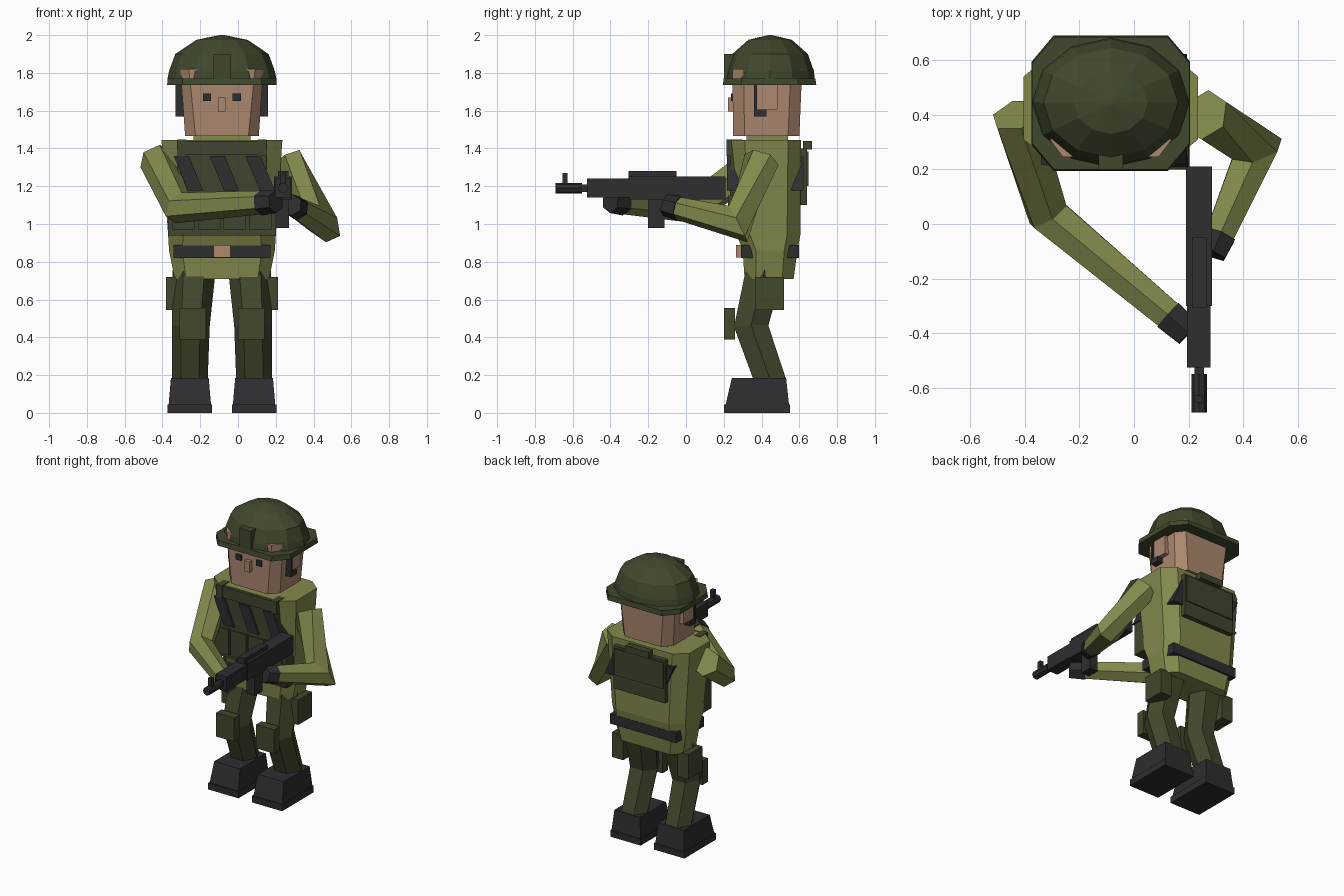
import bpy, bmesh, math
from mathutils import Vector

cube = bpy.data.objects.get("Cube")
if cube:
    bpy.data.objects.remove(cube, do_unlink=True)

CX = -0.085  # centre line of the body


def material(name, rgb):
    m = bpy.data.materials.new(name)
    m.use_nodes = True
    col = [(c / 255 / 12.92 if c < 11 else ((c / 255 + 0.055) / 1.055) ** 2.4) for c in rgb] + [1]
    m.diffuse_color = col
    bsdf = next(n for n in m.node_tree.nodes if n.type == 'BSDF_PRINCIPLED')
    bsdf.inputs["Base Color"].default_value = col
    bsdf.inputs["Roughness"].default_value = 0.9
    return m


SHIRT = material("olive_cloth", (132, 137, 76))
TROUSER = material("trouser_green", (66, 72, 44))
HELMET = material("helmet_green", (64, 72, 44))
VEST = material("vest_green", (64, 69, 45))
SKIN = material("skin", (172, 136, 111))
BLACK = material("charcoal", (46, 46, 48))


def loft(name, rings, mat):
    """Skin a list of equal-sized point rings and cap both ends."""
    bm = bmesh.new()
    loops = [[bm.verts.new(p) for p in r] for r in rings]
    n = len(loops[0])
    for a, b in zip(loops, loops[1:]):
        for i in range(n):
            j = (i + 1) % n
            bm.faces.new((a[i], a[j], b[j], b[i]))
    bm.faces.new(loops[0])
    bm.faces.new(loops[-1])
    bmesh.ops.recalc_face_normals(bm, faces=bm.faces)
    me = bpy.data.meshes.new(name)
    bm.to_mesh(me)
    bm.free()
    me.materials.append(mat)
    ob = bpy.data.objects.new(name, me)
    bpy.context.collection.objects.link(ob)
    return ob


def box(name, x, y, z, mat):
    ring = lambda h: [(x[0], y[0], h), (x[1], y[0], h), (x[1], y[1], h), (x[0], y[1], h)]
    return loft(name, [ring(z[0]), ring(z[1])], mat)


def mid_box(name, half, y, z, mat):
    return box(name, (CX - half, CX + half), y, z, mat)


def side_box(name, side, x, y, z, mat):
    return box(name, sorted((CX + side * x[0], CX + side * x[1])), y, z, mat)


def octagon(z, hx, y0, y1, cx, cy):
    """Chamfered rectangle at height z."""
    pts = [(-hx + cx, y0), (hx - cx, y0), (hx, y0 + cy), (hx, y1 - cy),
           (hx - cx, y1), (-hx + cx, y1), (-hx, y1 - cy), (-hx, y0 + cy)]
    return [(CX + x, y, z) for x, y in pts]


def limb(name, points, radii, mat, ref=(0, 0, 1), sides=6):
    """Faceted tube through points with mitred joints."""
    pts = [Vector(p) for p in points]
    rings = []
    for i, p in enumerate(pts):
        t0 = (p - pts[i - 1]).normalized() if i else (pts[1] - p).normalized()
        t1 = (pts[i + 1] - p).normalized() if i < len(pts) - 1 else t0
        n = (t0 + t1).normalized()
        u = Vector(ref)
        u = (u - n * u.dot(n)).normalized()
        v = n.cross(u)
        # widen the joint across the bend so the tube keeps its thickness
        bend = t1 - t0
        stretch = 1 / max(n.dot(t0), 0.6) - 1
        ring = []
        for k in range(sides):
            a = math.tau * k / sides
            d = (u * math.cos(a) + v * math.sin(a)) * radii[i]
            if bend.length > 0.01:
                b = bend.normalized()
                d += b * d.dot(b) * stretch
            ring.append(p + d)
        rings.append(ring)
    return loft(name, rings, mat)


# Torso, neck and head
loft("torso", [octagon(0.71, 0.25, 0.31, 0.57, 0.06, 0.06),
               octagon(0.86, 0.28, 0.30, 0.59, 0.07, 0.07),
               octagon(0.94, 0.285, 0.27, 0.605, 0.08, 0.07),
               octagon(1.445, 0.32, 0.24, 0.61, 0.085, 0.07)], SHIRT)
mid_box("neck", 0.15, (0.32, 0.54), (1.43, 1.48), SHIRT)
loft("head", [octagon(1.465, 0.195, 0.25, 0.60, 0.055, 0.06),
              octagon(1.82, 0.22, 0.245, 0.615, 0.045, 0.06)], SKIN)
mid_box("nose", 0.02, (0.222, 0.26), (1.595, 1.67), SKIN)

# Helmet
loft("helmet_brim", [octagon(1.735, 0.29, 0.195, 0.69, 0.08, 0.095),
                     octagon(1.77, 0.288, 0.2, 0.685, 0.08, 0.095)], HELMET)
dome = []
for z, rx, ry in ((1.765, 0.289, 0.237), (1.81, 0.28, 0.232), (1.90, 0.247, 0.2),
                  (1.975, 0.135, 0.115), (2.0, 0.012, 0.01)):
    dome.append([(CX + rx * math.cos(math.tau * k / 12), 0.445 + ry * math.sin(math.tau * k / 12), z)
                 for k in range(12)])
loft("helmet_dome", dome, HELMET)
mid_box("helmet_mount", 0.045, (0.2, 0.3), (1.77, 1.9), HELMET)

# Belt, vest and pack
mid_box("belt", 0.257, (0.29, 0.597), (0.82, 0.89), BLACK)
mid_box("belt_buckle", 0.045, (0.265, 0.3), (0.822, 0.888), SKIN)
mid_box("vest_lower", 0.285, (0.245, 0.37), (0.94, 1.17), VEST)
mid_box("vest_chest", 0.235, (0.232, 0.3), (1.15, 1.43), VEST)
mid_box("vest_collar", 0.2, (0.222, 0.3), (1.365, 1.44), VEST)
for i in range(4):
    x = (i - 1.5) * 0.135
    box("vest_pouch", (CX + x - 0.06, CX + x + 0.06), (0.222, 0.26), (0.97, 1.15), VEST)
for i in range(3):
    x = -0.34 + i * 0.19
    bar = lambda y: [(x, y, 1.36), (x + 0.08, y, 1.36), (x + 0.155, y, 1.178), (x + 0.075, y, 1.178)]
    loft("slanted_strap", [bar(0.217), bar(0.622)], BLACK)
mid_box("pack_body", 0.2, (0.58, 0.64), (1.1, 1.4), VEST)
mid_box("pack_flap", 0.19, (0.6, 0.648), (1.2, 1.385), VEST)
mid_box("pack_handle", 0.09, (0.62, 0.668), (1.395, 1.44), VEST)

# Paired parts
for s, label in ((1, "left"), (-1, "right")):
    side_box(label + "_eye", s, (0.057, 0.1), (0.237, 0.26), (1.65, 1.69), BLACK)
    side_box(label + "_ear", s, (0.18, 0.235), (0.375, 0.485), (1.605, 1.735), SKIN)
    side_box(label + "_headset_strap", s, (0.195, 0.245), (0.36, 0.376), (1.57, 1.735), BLACK)
    side_box(label + "_headset_cup", s, (0.19, 0.245), (0.36, 0.425), (1.57, 1.605), BLACK)
    side_box(label + "_shoulder_clip", s, (0.19, 0.235), (0.215, 0.3), (1.36, 1.448), VEST)
    limb(label + "_leg", [(CX + s * 0.145, 0.425, 0.79), (CX + s * 0.165, 0.345, 0.46),
                          (CX + s * 0.17, 0.45, 0.16)], (0.115, 0.1, 0.094), TROUSER, (1, 0, 0))
    side_box(label + "_knee_pad", s, (0.085, 0.225), (0.2, 0.26), (0.388, 0.555), TROUSER)
    side_box(label + "_thigh_pouch", s, (0.21, 0.297), (0.365, 0.518), (0.545, 0.72), TROUSER)
    side_box(label + "_boot_sole", s, (0.052, 0.288), (0.2, 0.55), (0, 0.045), BLACK)
    boot = lambda z, h, y0, y1: [(CX + s * 0.17 + a * h, y, z) for a, y in
                                 ((-1, y0), (1, y0), (1, y1), (-1, y1))]
    loft(label + "_boot", [boot(0.045, 0.112, 0.21, 0.545), boot(0.185, 0.1, 0.243, 0.53)], BLACK)

# Arms and gloves
limb("left_arm", [(0.26, 0.4, 1.34), (0.45, 0.275, 1.0), (0.31, -0.05, 1.085)],
     (0.095, 0.082, 0.06), SHIRT)
limb("left_glove", [(0.315, -0.04, 1.083), (0.285, -0.11, 1.1)], (0.066, 0.058), BLACK)
limb("right_arm", [(-0.43, 0.4, 1.34), (-0.315, 0.035, 1.085), (0.14, -0.345, 1.115)],
     (0.095, 0.08, 0.062), SHIRT)
limb("right_glove", [(0.125, -0.333, 1.113), (0.2, -0.4, 1.118)], (0.068, 0.06), BLACK)

# Rifle
box("rifle_stock", (0.19, 0.285), (-0.3, 0.21), (1.13, 1.252), BLACK)
box("rifle_rail", (0.213, 0.267), (-0.305, -0.05), (1.24, 1.28), BLACK)
box("rifle_handguard", (0.195, 0.28), (-0.525, -0.3), (1.14, 1.24), BLACK)
box("rifle_barrel", (0.222, 0.256), (-0.62, -0.5), (1.17, 1.21), BLACK)
limb("rifle_muzzle", [(0.239, -0.55, 1.19), (0.239, -0.69, 1.19)], (0.028, 0.028), BLACK, sides=8)
box("front_sight", (0.226, 0.252), (-0.655, -0.628), (1.2, 1.27), BLACK)
box("rifle_magazine", (0.205, 0.27), (-0.2, -0.115), (0.98, 1.14), BLACK)
